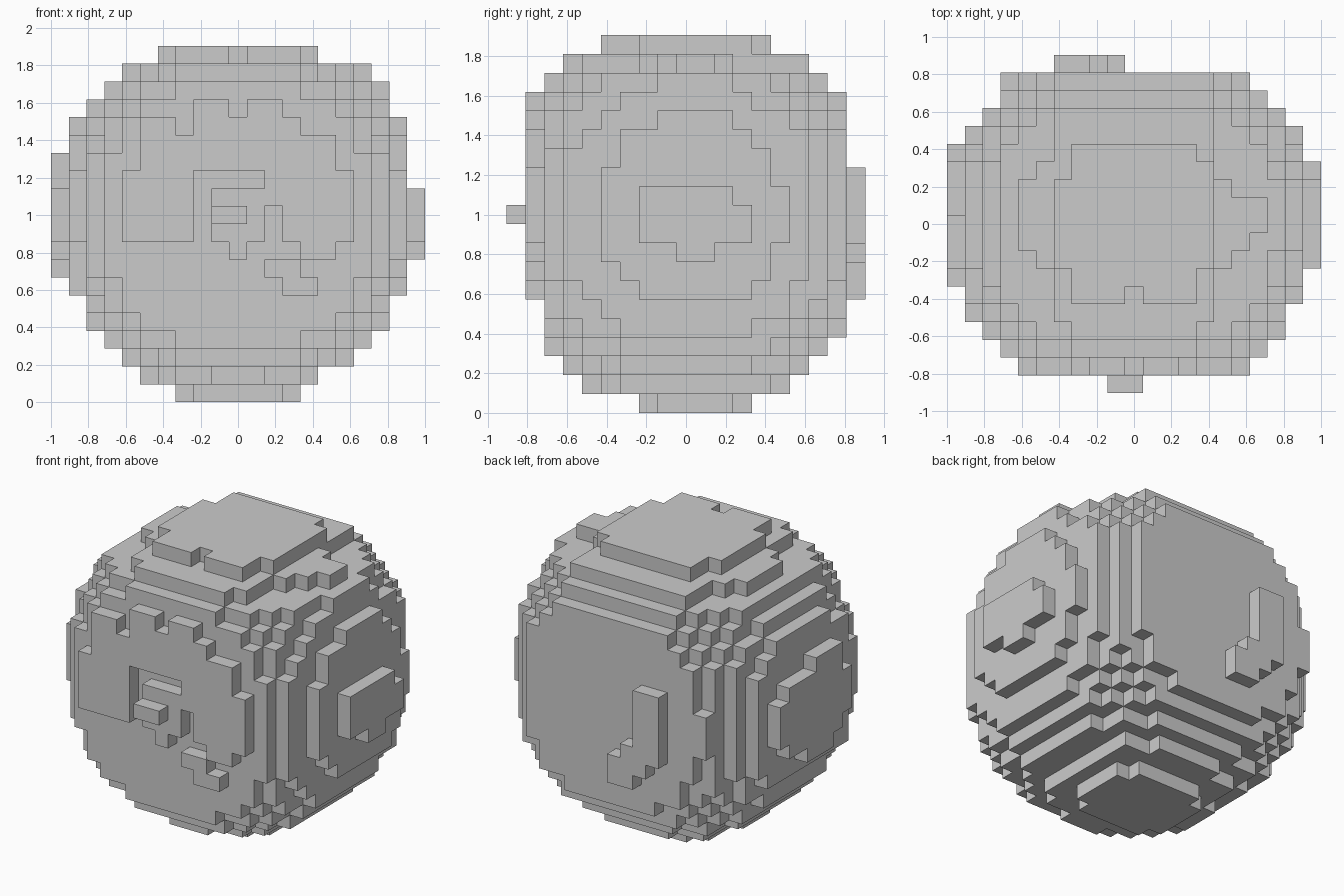
import bpy
import bmesh
from mathutils import Vector

CELL = 2 / 21

old = bpy.data.objects.get("Cube")
if old:
    bpy.data.objects.remove(old, do_unlink=True)

grey = bpy.data.materials.new("plain_grey")
grey.use_nodes = True
grey.diffuse_color = (0.6, 0.6, 0.6, 1)
grey.node_tree.nodes["Principled BSDF"].inputs["Base Color"].default_value = (0.6, 0.6, 0.6, 1)


def block(xs, ys, zs):
    """All cells in an inclusive box; each range is (low, high)."""
    return {(x, y, z)
            for x in range(xs[0], xs[1] + 1)
            for y in range(ys[0], ys[1] + 1)
            for z in range(zs[0], zs[1] + 1)}


def in_ball(x, y, z):
    """Round outline along each axis, fuller towards the corners except on the left side."""
    a, b, c = x * x, (y - 0.1) ** 2, (z - 0.05) ** 2
    limit = 106.4 if x == 9 else 114.5
    return max(a + b, b + c, a + c) <= 106.1 and a + b + c <= limit


# Ball: stepped sphere, cut flat at front and back
ball = {c for c in block((-9, 9), (-7, 8), (-9, 8)) if in_ball(*c)}

# The top step narrows to a point at either side
ball -= {(x, y, z) for x, y, z in ball if z == 8 and abs(x) > 4 and abs(x) + abs(y) > 7}
ball |= block((-6, -6), (2, 2), (8, 8)) | block((-5, -5), (3, 3), (8, 8))

# Small irregular steps on the ball
ball |= block((7, 7), (0, 1), (8, 8))
ball |= block((8, 8), (-1, 2), (7, 7))
ball |= block((9, 9), (-1, 2), (5, 5))
ball |= block((-9, -9), (-5, -5), (-1, 2))
ball |= block((-5, -5), (-1, 1), (-9, -9))
ball |= block((-1, 1), (-5, -5), (-9, -9))
ball |= block((-7, -7), (8, 8), (-1, 1))

# Top cap with a notch at the front edge
top_cap = block((-3, 3), (-4, 4), (9, 9)) | block((-4, 4), (-2, 2), (9, 9))
top_cap |= block((4, 4), (3, 3), (9, 9))
top_cap -= {(0, -4, 9)}

# Bottom cap and the two side caps
bottom_cap = {c for c in block((-3, 3), (-2, 3), (-10, -10))
              if c[0] ** 2 + (c[1] - 0.5) ** 2 <= 12}
right_cap = block((-10, -10), (-3, 4), (-1, 1)) | block((-10, -10), (-2, 3), (-2, 2))
right_cap |= block((-10, -10), (-2, 0), (3, 3)) | block((-10, -10), (-1, 1), (-3, -3))
left_cap = block((10, 10), (-2, 2), (-1, 1))
left_cap |= block((10, 10), (3, 3), (-1, 0)) | block((10, 10), (0, 1), (-2, -2))

# Front plate: one column of cells per step across, with a bottom and a top
bottoms = [-1, -1, -1, -1, 3, -1, -2, -1, 1, -1, -2, -2, -1]
tops = [2, 5, 5, 4, 6, 6, 5, 6, 6, 5, 4, 4, 2]
front_plate = set()
for i, (low, high) in enumerate(zip(bottoms, tops)):
    front_plate |= block((i - 6, i - 6), (-8, -8), (low, high))
front_plate -= block((-1, 1), (-8, -8), (2, 2))

# Raised marks
nose = block((-1, 0), (-9, -9), (0, 0))
front_mark = block((2, 3), (-8, -8), (-3, -3)) | block((3, 4), (-8, -8), (-4, -4))
back_hook = block((-4, -3), (9, 9), (-2, 2)) | block((-3, -3), (9, 9), (-3, -3))
back_hook |= block((-2, -2), (9, 9), (-4, -2)) | block((-1, -1), (9, 9), (-4, -3))

parts = {
    "ball": ball, "top_cap": top_cap, "bottom_cap": bottom_cap,
    "right_cap": right_cap, "left_cap": left_cap, "front_plate": front_plate,
    "nose": nose, "front_mark": front_mark, "back_hook": back_hook,
}
solid = set().union(*parts.values())


def build(name, cells):
    """Make a mesh from the faces of the cells that are open to the air."""
    bm = bmesh.new()
    verts = {}

    def corner(p):
        key = tuple(round(2 * v) for v in p)
        if key not in verts:
            verts[key] = bm.verts.new((p + Vector((0, 0, 10.5))) * CELL)
        return verts[key]

    for cell in sorted(cells):
        centre = Vector(cell)
        for axis in range(3):
            for sign in (-1, 1):
                n = Vector((0, 0, 0))
                n[axis] = sign
                if tuple(int(v) for v in centre + n) in solid:
                    continue
                u = Vector((0, 0, 0))
                u[(axis + 1) % 3] = 1
                v = n.cross(u)
                mid = centre + n / 2
                bm.faces.new([corner(mid + (a * u + b * v) / 2)
                              for a, b in ((-1, -1), (1, -1), (1, 1), (-1, 1))])
    mesh = bpy.data.meshes.new(name)
    bm.to_mesh(mesh)
    bm.free()
    mesh.materials.append(grey)
    bpy.context.collection.objects.link(bpy.data.objects.new(name, mesh))


for part_name, part_cells in parts.items():
    build(part_name, part_cells)
